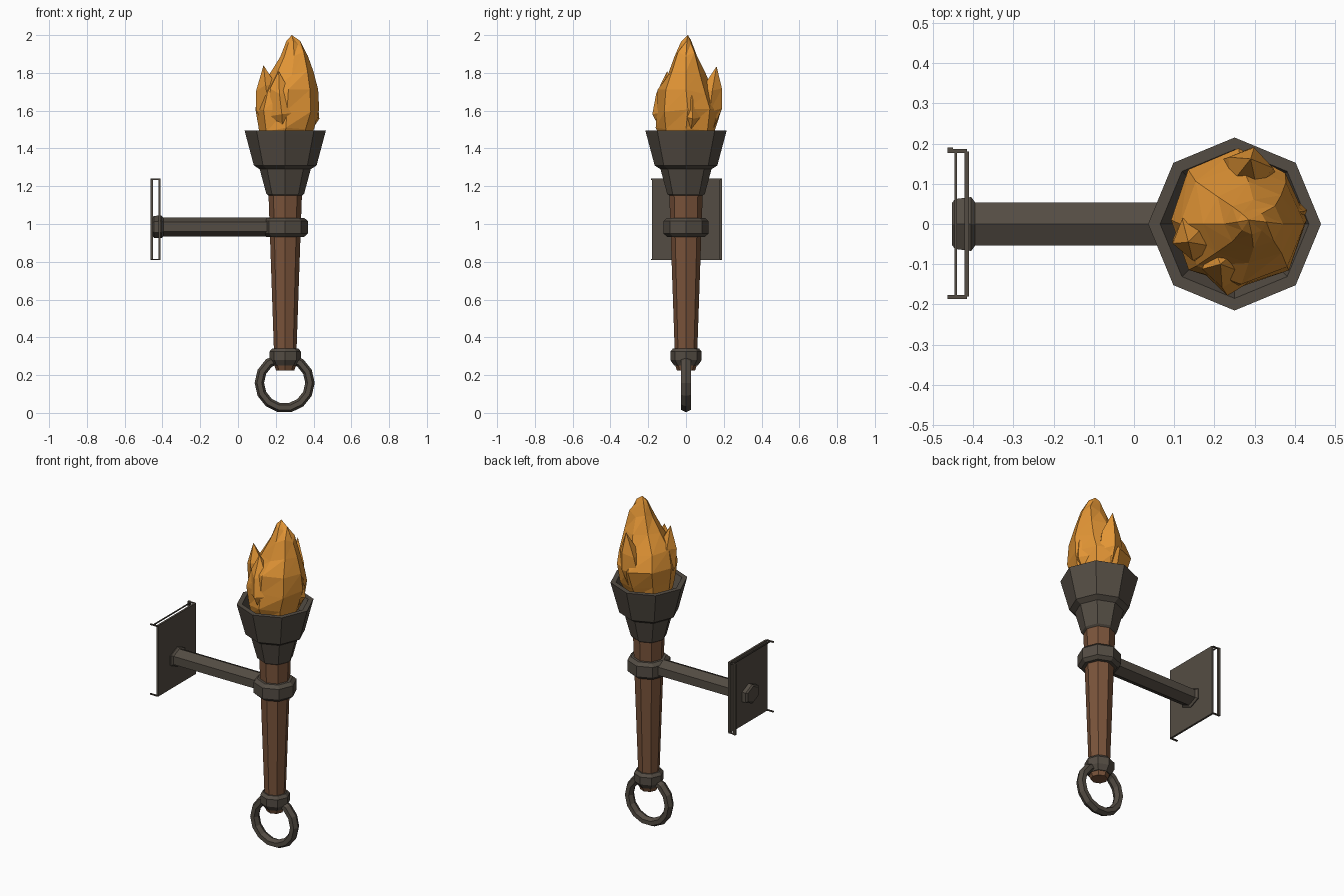
import bpy, bmesh, math, random
from mathutils import Matrix, Vector

if "Cube" in bpy.data.objects:
    bpy.data.objects.remove(bpy.data.objects["Cube"])

random.seed(4)
AX = 0.25  # x position of the torch axis


def material(name, rgb):
    m = bpy.data.materials.new(name)
    m.diffuse_color = (*rgb, 1)
    m.use_nodes = True
    m.node_tree.nodes["Principled BSDF"].inputs["Base Color"].default_value = m.diffuse_color
    return m


IRON = material("dark iron", (0.088, 0.073, 0.057))
WOOD = material("brown wood", (0.195, 0.088, 0.043))
FIRE = material("orange flame", (0.76, 0.30, 0.036))


def finish(name, bm, mat):
    bmesh.ops.recalc_face_normals(bm, faces=bm.faces)
    me = bpy.data.meshes.new(name)
    bm.to_mesh(me)
    bm.free()
    me.materials.append(mat)
    ob = bpy.data.objects.new(name, me)
    bpy.context.collection.objects.link(ob)
    return ob


def loft(name, rings, mat, n=8, turn=0.0, jitter=0.0, matrix=None):
    """Skin n-sided rings (z, cx, cy, rx, ry); zero radius makes a tip."""
    bm = bmesh.new()
    loops = []
    for z, cx, cy, rx, ry in rings:
        if rx == 0:
            loops.append([bm.verts.new((cx, cy, z))])
            continue
        loop = []
        for i in range(n):
            a = turn + math.tau * i / n
            k = 1 + random.uniform(-jitter, jitter)
            dz = random.uniform(-jitter, jitter) * 0.3
            loop.append(bm.verts.new((cx + rx * k * math.cos(a),
                                      cy + ry * k * math.sin(a), z + dz)))
        loops.append(loop)
    for a, b in zip(loops, loops[1:]):
        for i in range(n):
            j = (i + 1) % n
            if len(b) == 1:
                bm.faces.new((a[i], a[j], b[0]))
            elif jitter:
                bm.faces.new((a[i], a[j], b[j]))
                bm.faces.new((a[i], b[j], b[i]))
            else:
                bm.faces.new((a[i], a[j], b[j], b[i]))
    for loop in (loops[0], loops[-1]):
        if len(loop) > 1:
            bm.faces.new(loop)
    if matrix:
        bm.transform(matrix)
    return finish(name, bm, mat)


def turned(name, profile, mat):
    return loft(name, [(z, AX, 0, r, r) for z, r in profile], mat)


def box(name, lo, hi, mat):
    lo, hi = Vector(lo), Vector(hi)
    bm = bmesh.new()
    bmesh.ops.create_cube(bm, size=1)
    bm.transform(Matrix.Translation((lo + hi) / 2) @ Matrix.Diagonal((*(hi - lo), 1)))
    return finish(name, bm, mat)


# Tapered wooden handle
turned("handle", [(0.225, 0.048), (0.25, 0.057), (1.2, 0.09)], WOOD)

# Iron cup with a stepped flare and hollow top
turned("cup", [(1.15, 0.088), (1.16, 0.1), (1.29, 0.135), (1.31, 0.166),
               (1.475, 0.21), (1.495, 0.215), (1.495, 0.185), (1.42, 0.15)], IRON)

# Bevelled collars
turned("upper_collar", [(0.932, 0.1), (0.95, 0.12), (1.015, 0.12), (1.033, 0.1)], IRON)
turned("lower_collar", [(0.25, 0.062), (0.28, 0.083), (0.325, 0.083), (0.342, 0.068)], IRON)

# Hanging ring
bpy.ops.mesh.primitive_torus_add(major_segments=14, minor_segments=6, major_radius=0.134,
                                 minor_radius=0.025, location=(AX - 0.003, 0, 0.159),
                                 rotation=(math.pi / 2, 0, 0))
ring = bpy.context.object
ring.name = "hanging_ring"
ring.scale.z = 1.2
ring.data.materials.append(IRON)

# Wall arm: six-sided bar lying along x, flared where it meets the plate
along_x = Matrix(((0, 0, 1, 0), (0, 1, 0, 0), (-1, 0, 0, 0.985), (0, 0, 0, 1)))
loft("wall_arm", [(x, 0, 0, rz, ry * 1.155) for x, rz, ry in (
    (-0.453, 0.048, 0.052), (-0.445, 0.058, 0.062), (-0.405, 0.06, 0.067),
    (-0.395, 0.05, 0.054), (0.17, 0.05, 0.054))], IRON, n=6, matrix=along_x)

# Thin wall plate with the slim remains of a frame behind it
Z0, Z1 = 0.81, 1.24
box("wall_plate", (-0.422, -0.18, Z0), (-0.41, 0.18, Z1), IRON)
box("frame_top_strip", (-0.446, -0.18, Z1 - 0.006), (-0.44, 0.18, Z1), IRON)
box("frame_side_strip", (-0.464, 0.178, Z0), (-0.45, 0.19, Z1), IRON)
for sy, side in ((-1, "front"), (1, "back")):
    for z, level in ((Z0, "lower"), (Z1 - 0.006, "upper")):
        y = 0.181 * sy
        box(f"frame_{side}_{level}_corner", (-0.464, y - 0.005, z),
            (-0.415, y + 0.005, z + 0.006), IRON)

# Main flame body
loft("flame_body", [(1.44, 0.25, 0, 0.13, 0.13), (1.50, 0.253, 0, 0.152, 0.155),
                    (1.60, 0.26, 0.01, 0.17, 0.17), (1.70, 0.267, 0, 0.155, 0.145),
                    (1.80, 0.285, 0, 0.113, 0.10), (1.90, 0.297, 0, 0.072, 0.06),
                    (1.96, 0.293, 0.005, 0.035, 0.03), (2.0, 0.285, 0.01, 0, 0)],
     FIRE, jitter=0.05)

# Flame tongues licking up around the body: (base, middle, tip)
tongues = {
    "left": ((0.17, -0.02, 1.6), (0.15, -0.035, 1.72), (0.135, -0.045, 1.84)),
    "back": ((0.28, 0.12, 1.6), (0.285, 0.135, 1.7), (0.29, 0.162, 1.835)),
    "front": ((0.24, -0.1, 1.58), (0.225, -0.1, 1.70), (0.215, -0.1, 1.81)),
    "right": ((0.355, 0.02, 1.57), (0.365, 0.02, 1.67), (0.375, 0.03, 1.79)),
}
for side, (b, m, t) in tongues.items():
    loft(f"flame_tongue_{side}", [(1.47, 0.6 * b[0] + 0.4 * AX, 0.6 * b[1], 0.05, 0.05),
                                  (b[2], b[0], b[1], 0.078, 0.078),
                                  (m[2], m[0], m[1], 0.058, 0.058),
                                  (t[2], t[0], t[1], 0, 0)],
         FIRE, n=5, turn=math.atan2(b[1], b[0] - AX), jitter=0.06)
